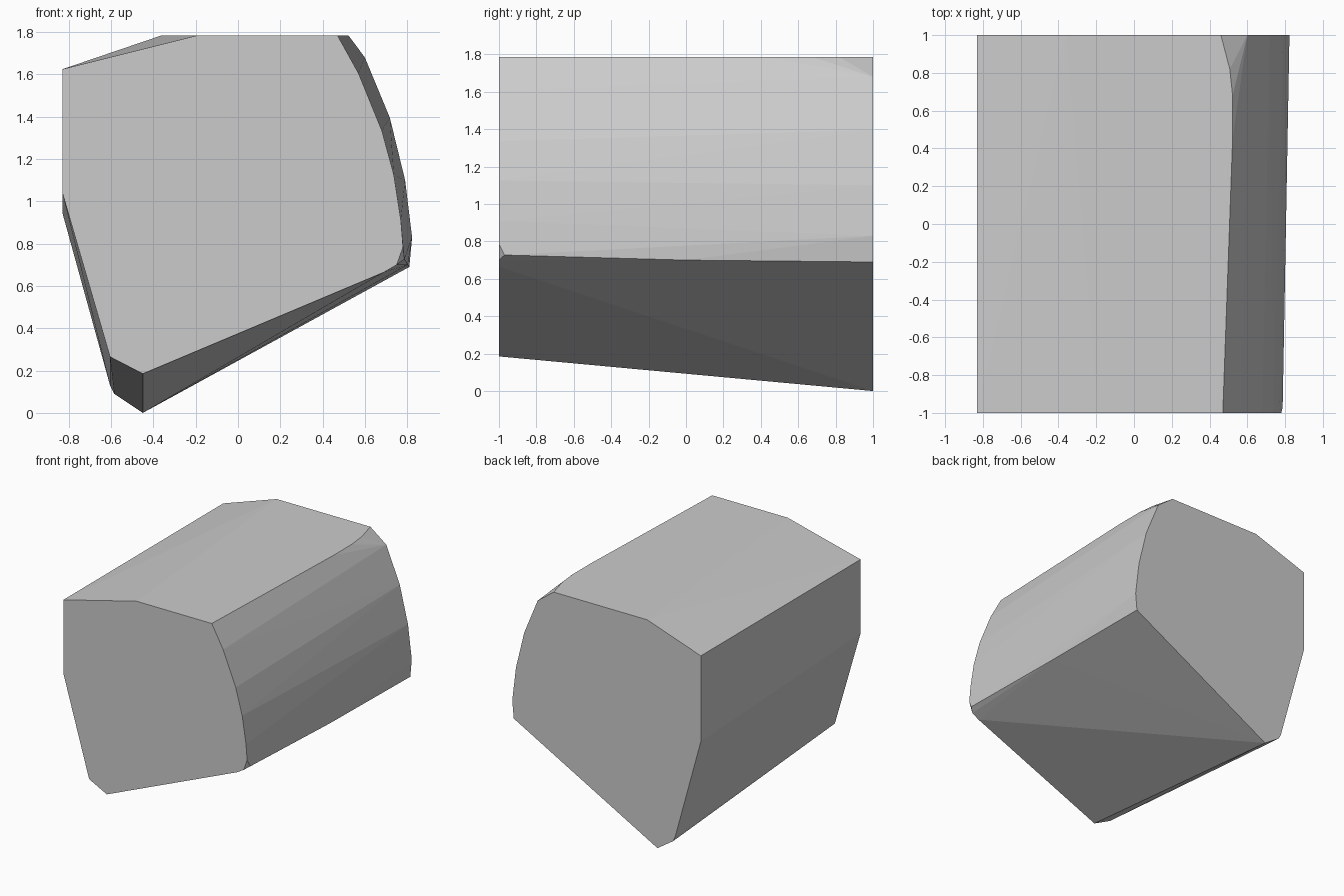
import bpy, bmesh

if "Cube" in bpy.data.objects:
    bpy.data.objects.remove(bpy.data.objects["Cube"])

TOP = 1.785
# Front and back cross-sections as (x, z)
front = [(-0.83, 1.625), (-0.83, 1.04), (-0.605, 0.265), (-0.45, 0.185),
         (0.69, 0.665), (0.75, 0.70), (0.78, 0.785), (0.77, 0.91),
         (0.737, 1.125), (0.68, 1.335), (0.57, 1.605), (0.47, TOP), (-0.19, TOP)]
back = [(-0.83, 1.625), (-0.83, 0.945), (-0.605, 0.13), (-0.585, 0.09),
        (-0.45, 0.0), (0.81, 0.69), (0.823, 0.83), (0.79, 1.10),
        (0.718, 1.395), (0.60, 1.68), (0.46, TOP), (-0.36, TOP)]
# Slight bulge of the top right edge, and the lower right ridge
ridge = [(0.522, 0.45, TOP), (0.522, 0.68, TOP), (0.507, 0.82, TOP),
         (0.787, -0.97, 0.727), (0.803, 0.0, 0.70)]

points = [(x, -1, z) for x, z in front] + [(x, 1, z) for x, z in back] + ridge

# Faceted stone block: hull around both sections
bm = bmesh.new()
for p in points:
    bm.verts.new(p)
bmesh.ops.convex_hull(bm, input=bm.verts[:])
loose = [v for v in bm.verts if not v.link_faces]
bmesh.ops.delete(bm, geom=loose, context='VERTS')
bmesh.ops.dissolve_limit(bm, angle_limit=0.005, verts=bm.verts[:], edges=bm.edges[:])
bmesh.ops.recalc_face_normals(bm, faces=bm.faces[:])
mesh = bpy.data.meshes.new("faceted_block")
bm.to_mesh(mesh)
bm.free()
block = bpy.data.objects.new("faceted_block", mesh)
bpy.context.collection.objects.link(block)
